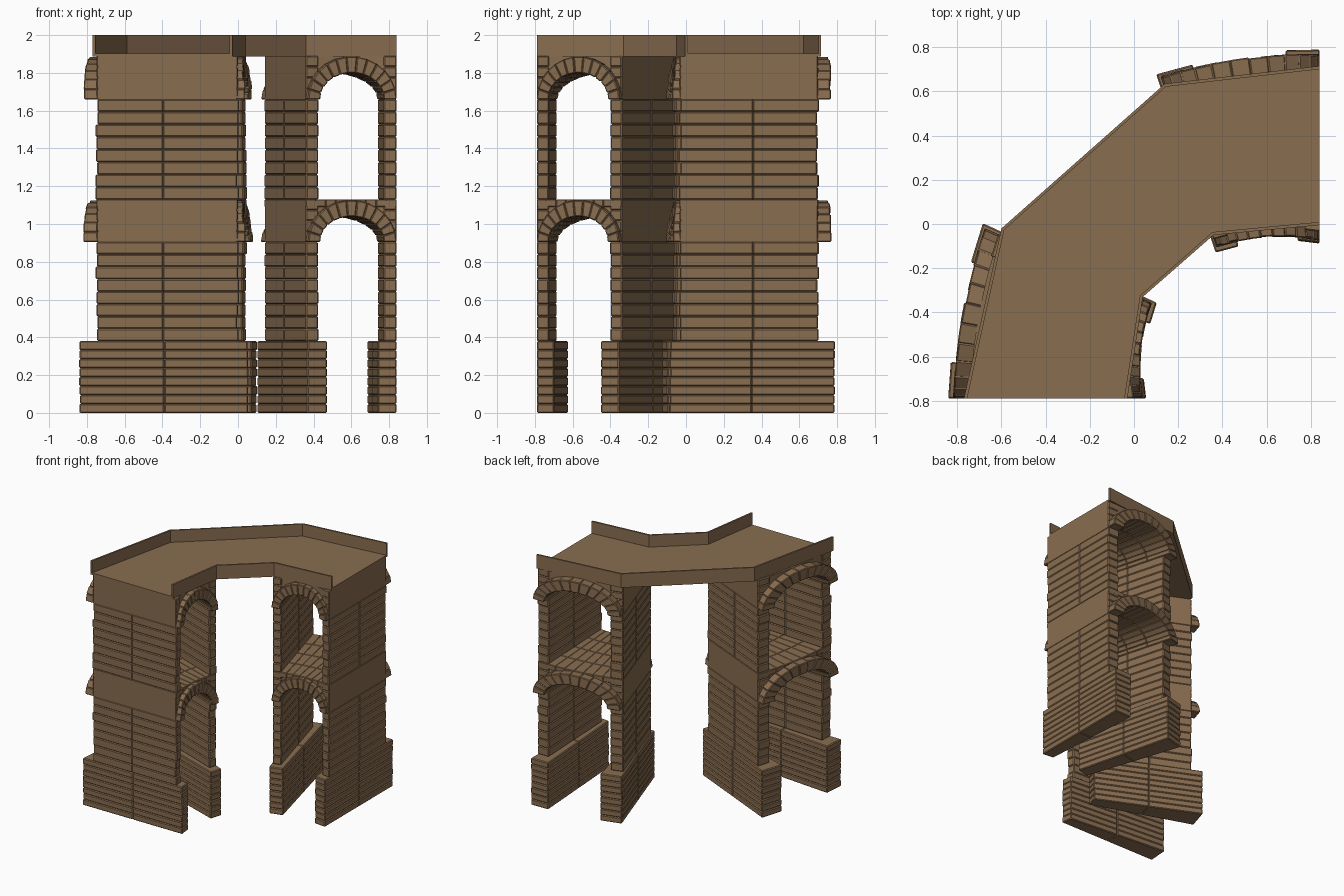
import bpy, bmesh, math, random
from mathutils import Vector

if "Cube" in bpy.data.objects:
    bpy.data.objects.remove(bpy.data.objects["Cube"])
random.seed(4)

stone = bpy.data.materials.new("brown_stone")
stone.diffuse_color = (0.25, 0.153, 0.08, 1)
stone.use_nodes = True
stone.node_tree.nodes["Principled BSDF"].inputs["Base Color"].default_value = stone.diffuse_color

HEX = [(0, 1, 2, 3), (4, 5, 6, 7), (0, 1, 5, 4), (1, 2, 6, 5), (2, 3, 7, 6), (3, 0, 4, 7)]


def make(name, cells, bevel=0.0):
    """One object from a list of eight-cornered stones."""
    bm = bmesh.new()
    for c in cells:
        v = [bm.verts.new(p) for p in c]
        for f in HEX:
            bm.faces.new([v[i] for i in f])
    bmesh.ops.recalc_face_normals(bm, faces=bm.faces)
    me = bpy.data.meshes.new(name)
    bm.to_mesh(me)
    bm.free()
    me.materials.append(stone)
    ob = bpy.data.objects.new(name, me)
    bpy.context.collection.objects.link(ob)
    if bevel:
        m = ob.modifiers.new("worn_edges", 'BEVEL')
        m.width, m.segments, m.limit_method = bevel, 1, 'NONE'
    return ob


class Arm:
    """Curved plan grid: u runs from the corner to the open end, t from outer to inner side."""
    def __init__(self, fo, fi, eo, ei, n):
        self.fo, self.fi, self.eo, self.ei, self.n = map(Vector, (fo, fi, eo, ei, n))

    def p(self, u, t, z):
        o, i = self.fo.lerp(self.eo, u), self.fi.lerp(self.ei, u)
        q = o + (i - o) * t + self.n * (0.028 * 4 * u * (1 - u))
        return (q.x, q.y, z)

    def prism(self, section, t0, t1):
        return [self.p(u, t, z) for t in (t0, t1) for u, z in section]

    def block(self, u0, u1, t0, t1, z0, z1):
        return self.prism([(u0, z0), (u1, z0), (u1, z1), (u0, z1)], t0, t1)

    def wall(self, u0, u1, breaks, z0, z1, courses, jitter=0.0):
        out = []
        h = (z1 - z0) / courses
        for k in range(courses):
            b = list(breaks)
            b[0] += random.uniform(-jitter, jitter)
            b[-1] += random.uniform(-jitter, jitter)
            for t0, t1 in zip(b, b[1:]):
                out.append(self.block(u0, u1, t0, t1, z0 + k * h, z0 + (k + 1) * h))
        return out


PW = 0.14                                  # pier thickness in u
LEVELS = [("lower", 0.38, 0.905, 1.13), ("upper", 1.13, 1.66, 1.89)]
SEGS = [-0.09, 0.21, 0.47, 0.71, 1.05]     # joints across the vault
N = 13                                     # arch stones


def arch(spring, top, half, rise):
    pts = []
    for k in range(N + 1):
        a = math.pi * (1 - k / N)
        pts.append((0.5 + half * math.cos(a), spring + rise * math.sin(a)))
    return pts


arms = {
    "east": Arm((0.14, 0.605), (0.36, -0.07), (0.84, 0.70), (0.84, -0.035), (-0.1, 1)),
    "south": Arm((-0.615, -0.045), (0.045, -0.34), (-0.75, -0.79), (0.0, -0.79), (-1, 0.1)),
}

for side, arm in arms.items():
    # pier footings
    make(side + "_corner_footing", arm.wall(-0.02, 0.21, [-0.11, 0.48, 1.08], 0, 0.38, 8, 0.004), 0.006)
    make(side + "_end_footing", arm.wall(0.79, 1, [-0.12, 0.48, 1.07], 0, 0.38, 8, 0.004), 0.006)
    for level, z0, spring, top in LEVELS:
        # coursed piers and the plain stones beside each arch
        for pier, u0, u1 in (("corner", 0, PW), ("end", 1 - PW, 1)):
            cells = arm.wall(u0, u1, [0, 0.47, 1], z0, spring, 8, 0.008)
            cells += arm.wall(u0, u1, [0] + SEGS[1:-1] + [1], spring, top, 4)
            make(f"{side}_{level}_{pier}_pier", cells, 0.006)
        # wedge-stone barrel vault
        inn = arch(spring, top, 0.5 - PW, top - spring - 0.09)
        ext = arch(spring, top, 0.5, top - spring - 0.003)
        vault, fill = [], []
        for k in range(N):
            sec = [inn[k], inn[k + 1], ext[k + 1], ext[k]]
            for t0, t1 in zip(SEGS, SEGS[1:]):
                j = random.uniform(-0.006, 0.006)
                vault.append(arm.prism(sec, t0 + (j if t0 < 0 else 0), t1 + (j if t1 > 1 else 0)))
            # infill above the arch
            fill.append(arm.prism([ext[k], ext[k + 1], (ext[k + 1][0], top - 0.002),
                                   (ext[k][0], top - 0.002)], 0.01, 0.99))
        make(f"{side}_{level}_vault", vault, 0.005)
        make(f"{side}_{level}_infill", fill)
    # middle storey floor slabs
    floor = []
    for k in range(9):
        for t0, t1 in ((0, 0.25), (0.25, 0.5), (0.5, 0.75), (0.75, 1)):
            floor.append(arm.block(k / 9, (k + 1) / 9, t0, t1, 1.09, 1.131))
    make(side + "_floor", floor, 0.004)

# deck and parapets
outer = [Vector(p) for p in ((0.84, 0.715), (0.14, 0.635), (-0.60, -0.02), (-0.77, -0.79))]
inner = [Vector(p) for p in ((0.84, -0.005), (0.36, -0.05), (0.04, -0.33), (-0.03, -0.79))]


def strip(a, b, z0, z1):
    cells = []
    for i in range(3):
        quad = (a[i], a[i + 1], b[i + 1], b[i])
        cells.append([(q.x, q.y, z) for z in (z0, z1) for q in quad])
    return cells


make("deck", strip(outer, inner, 1.888, 1.903))
for name, a, b in (("outer_parapet", outer, inner), ("inner_parapet", inner, outer)):
    make(name, strip(a, [p.lerp(q, 0.02) for p, q in zip(a, b)], 1.888, 2.0))
